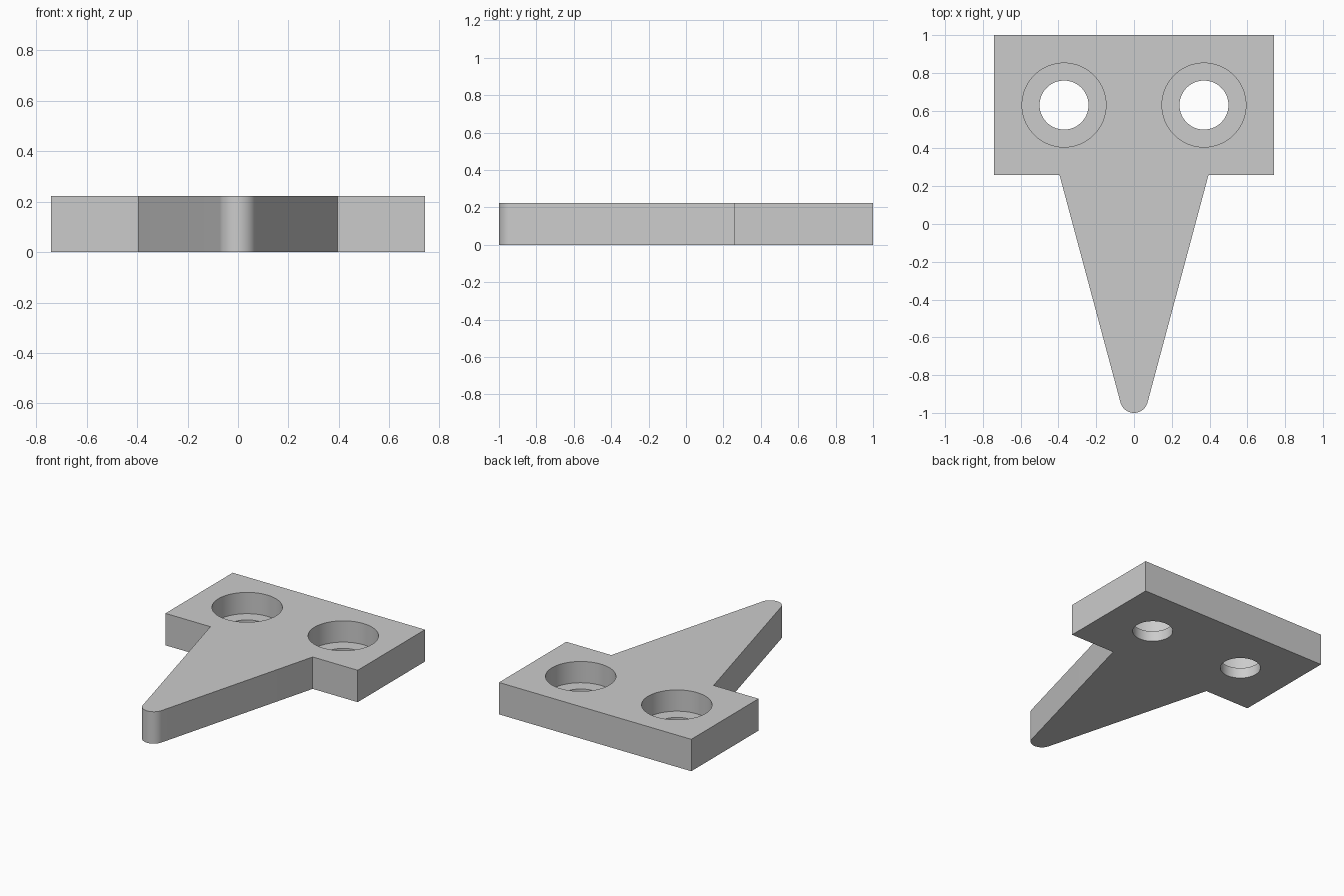
import bpy
import bmesh
from math import cos, sin, tan, radians

cube = bpy.data.objects.get("Cube")
if cube:
    bpy.data.objects.remove(cube, do_unlink=True)

U = 2 / 27                 # design module
THICK = 3 * U
TAPER = radians(15)

grey = bpy.data.materials.new("plain grey")
grey.use_nodes = True
colour = (0.6, 0.6, 0.6, 1)
grey.diffuse_color = colour
grey.node_tree.nodes["Principled BSDF"].inputs["Base Color"].default_value = colour


def add_object(name, bm):
    mesh = bpy.data.meshes.new(name)
    bmesh.ops.recalc_face_normals(bm, faces=bm.faces)
    bm.to_mesh(mesh)
    bm.free()
    mesh.materials.append(grey)
    obj = bpy.data.objects.new(name, mesh)
    bpy.context.collection.objects.link(obj)
    return obj


def cutter(name, x, y, radius, low, high):
    bpy.ops.mesh.primitive_cylinder_add(
        vertices=96, radius=radius, depth=high - low, location=(x, y, (low + high) / 2))
    obj = bpy.context.object
    obj.name = name
    obj.hide_render = True
    obj.data.materials.append(grey)
    return obj


# Plate outline: square-cornered head, tapered tongue, tangent rounded tip
head_y = 1 - 10 * U
tip_y = -1 + U
tip_x, tip_edge_y = U * cos(TAPER), tip_y - U * sin(TAPER)
shoulder_x = tip_x + (head_y - tip_edge_y) * tan(TAPER)
head = [(shoulder_x, head_y), (10 * U, head_y), (10 * U, 1)]
STEPS = 32
start, sweep = radians(180) + TAPER, radians(180) - 2 * TAPER
tip = [(U * cos(start + sweep * i / STEPS), tip_y + U * sin(start + sweep * i / STEPS))
       for i in range(STEPS + 1)]
outline = tip + head + [(-x, y) for x, y in reversed(head)]

bm = bmesh.new()
base = bm.faces.new([bm.verts.new((x, y, 0)) for x, y in outline])
top = bmesh.ops.extrude_face_region(bm, geom=[base])["geom"]
bmesh.ops.translate(bm, vec=(0, 0, THICK),
                    verts=[v for v in top if isinstance(v, bmesh.types.BMVert)])
plate = add_object("mounting_plate", bm)

# Counterbored screw holes
cutters = []
for side, x in (("left", 5 * U), ("right", -5 * U)):
    y = 1 - 5 * U
    cutters.append(cutter(side + "_counterbore", x, y, 3 * U, U, THICK + U))
    cutters.append(cutter(side + "_through_hole", x, y, 1.75 * U, -U, THICK + U))

bpy.ops.object.select_all(action="DESELECT")
plate.select_set(True)
bpy.context.view_layer.objects.active = plate
for tool in cutters:
    mod = plate.modifiers.new(tool.name, "BOOLEAN")
    mod.operation = "DIFFERENCE"
    mod.solver = "EXACT"
    mod.object = tool
    bpy.ops.object.modifier_apply(modifier=mod.name)
for tool in cutters:
    bpy.data.objects.remove(tool, do_unlink=True)

# Smooth round walls, crisp edges; the taper flows softly into the tip
bpy.ops.object.shade_smooth_by_angle(angle=radians(30))
